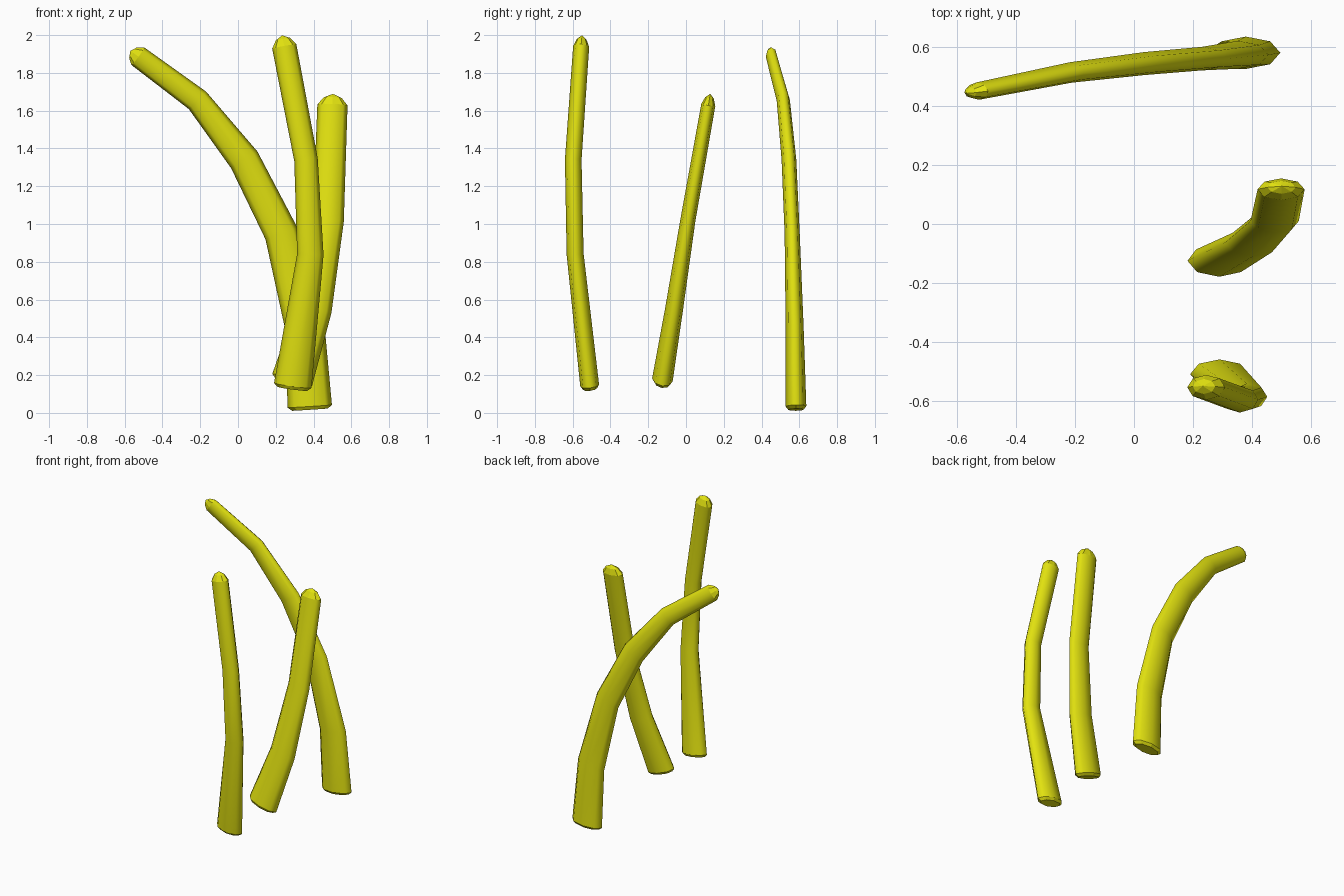
import bpy, bmesh, math
from mathutils import Vector

if "Cube" in bpy.data.objects:
    bpy.data.objects.remove(bpy.data.objects["Cube"])

SIDES = 8
mat = bpy.data.materials.new("stalk yellow")
mat.diffuse_color = (0.76, 0.76, 0.005, 1)
mat.use_nodes = True
mat.node_tree.nodes["Principled BSDF"].inputs["Base Color"].default_value = mat.diffuse_color


def stalk(name, stations, tip):
    """Flattened octagonal tube through (x, y, z, width, depth) stations."""
    pts = [Vector(s[:3]) for s in stations]
    bm = bmesh.new()

    def ring(c, t, w, d):
        u = Vector((0, 1, 0)).cross(t).normalized()
        v = t.cross(u)
        return [bm.verts.new(c + u * (w / 2 * math.cos(a)) + v * (d / 2 * math.sin(a)))
                for a in (2 * math.pi * i / SIDES for i in range(SIDES))]

    def bridge(a, b, smooth):
        for i in range(SIDES):
            j = (i + 1) % SIDES
            bm.faces.new((a[i], a[j], b[j], b[i])).smooth = smooth

    # bent body
    rings, tans = [], []
    for i, s in enumerate(stations):
        t = Vector()
        if i:
            t += (pts[i] - pts[i - 1]).normalized()
        if i < len(pts) - 1:
            t += (pts[i + 1] - pts[i]).normalized()
        t.normalize()
        tans.append(t)
        rings.append(ring(pts[i], t, s[3], s[4]))
    for a, b in zip(rings, rings[1:]):
        bridge(a, b, True)

    # bevelled foot
    s, t = stations[0], tans[0]
    foot = ring(pts[0] - t * 0.018, t, s[3] * 0.8, s[4] * 0.75)
    bridge(foot, rings[0], False)
    bm.faces.new(foot[::-1])

    # faceted tip
    s, t = stations[-1], tans[-1]
    cap = ring(pts[-1] + t * tip * 0.65, t, s[3] * 0.6, s[4] * 0.6)
    bridge(rings[-1], cap, False)
    apex = bm.verts.new(pts[-1] + t * tip)
    for i in range(SIDES):
        bm.faces.new((cap[i], cap[(i + 1) % SIDES], apex))

    bmesh.ops.recalc_face_normals(bm, faces=bm.faces)
    me = bpy.data.meshes.new(name)
    bm.to_mesh(me)
    bm.free()
    me.materials.append(mat)
    bpy.context.collection.objects.link(bpy.data.objects.new(name, me))


# back stalk, arching to the left
stalk("back_stalk", [
    (0.38, 0.582, 0.035, 0.235, 0.11),
    (0.353, 0.575, 0.46, 0.21, 0.095),
    (0.23, 0.562, 0.95, 0.18, 0.08),
    (0.033, 0.545, 1.34, 0.165, 0.078),
    (-0.215, 0.515, 1.655, 0.13, 0.07),
    (-0.53, 0.452, 1.888, 0.115, 0.06)], 0.05)

# middle stalk, leaning back
stalk("middle_stalk", [
    (0.287, -0.125, 0.175, 0.22, 0.11),
    (0.402, -0.063, 0.55, 0.19, 0.095),
    (0.478, 0.01, 1.02, 0.165, 0.08),
    (0.50, 0.118, 1.63, 0.16, 0.075)], 0.06)

# front stalk, bowed to the right
stalk("front_stalk", [
    (0.29, -0.51, 0.145, 0.20, 0.10),
    (0.383, -0.587, 0.84, 0.14, 0.09),
    (0.36, -0.597, 1.34, 0.125, 0.088),
    (0.245, -0.555, 1.94, 0.13, 0.085)], 0.06)
